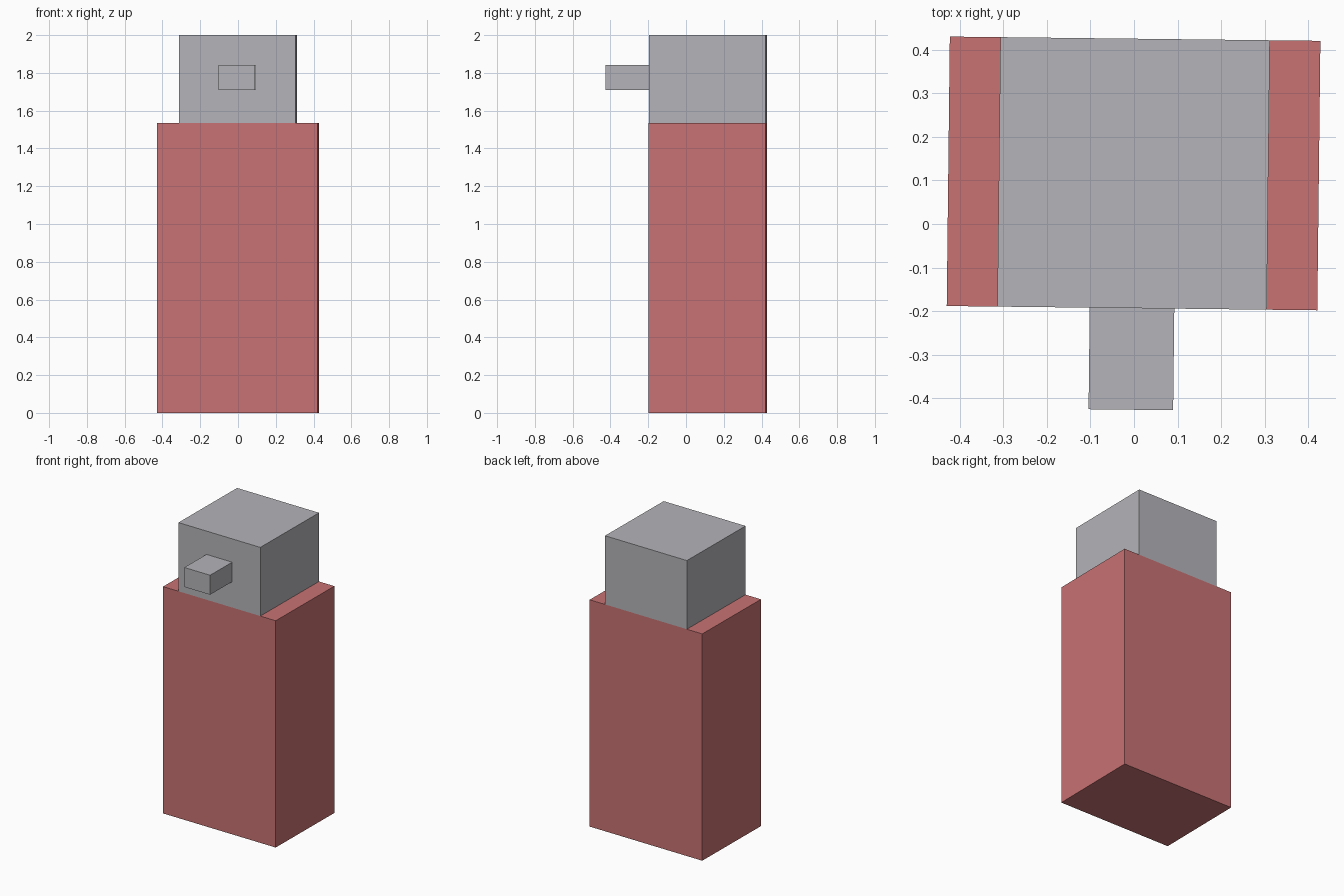
import bpy
from mathutils import Matrix, Vector

if "Cube" in bpy.data.objects:
    bpy.data.objects.remove(bpy.data.objects["Cube"])

# Whole model is turned very slightly about the vertical axis
TURN = Matrix.Translation((-0.001, 0.116, 0)) @ Matrix.Rotation(-0.0115, 4, 'Z')


def material(name, color):
    mat = bpy.data.materials.new(name)
    mat.diffuse_color = (*color, 1)
    mat.use_nodes = True
    mat.node_tree.nodes["Principled BSDF"].inputs["Base Color"].default_value = mat.diffuse_color
    return mat


def block(name, low, high, mat):
    """Box between two opposite corners, in the turned frame."""
    low, high = Vector(low), Vector(high)
    bpy.ops.mesh.primitive_cube_add(size=1)
    obj = bpy.context.object
    obj.name = name
    size = high - low
    obj.data.transform(TURN @ Matrix.Translation((low + high) / 2)
                       @ Matrix.Diagonal((*size, 1)))
    obj.data.materials.append(mat)
    return obj


red = material("soft red", (0.578, 0.168, 0.171))
grey = material("light grey", (0.462, 0.456, 0.485))

# Tall body, head block and protruding nose
block("body", (-0.425, -0.309, 0), (0.425, 0.309, 1.535), red)
block("head", (-0.309, -0.309, 1.535), (0.309, 0.309, 2.0), grey)
block("nose", (-0.097, -0.542, 1.71), (0.097, -0.309, 1.842), grey)
